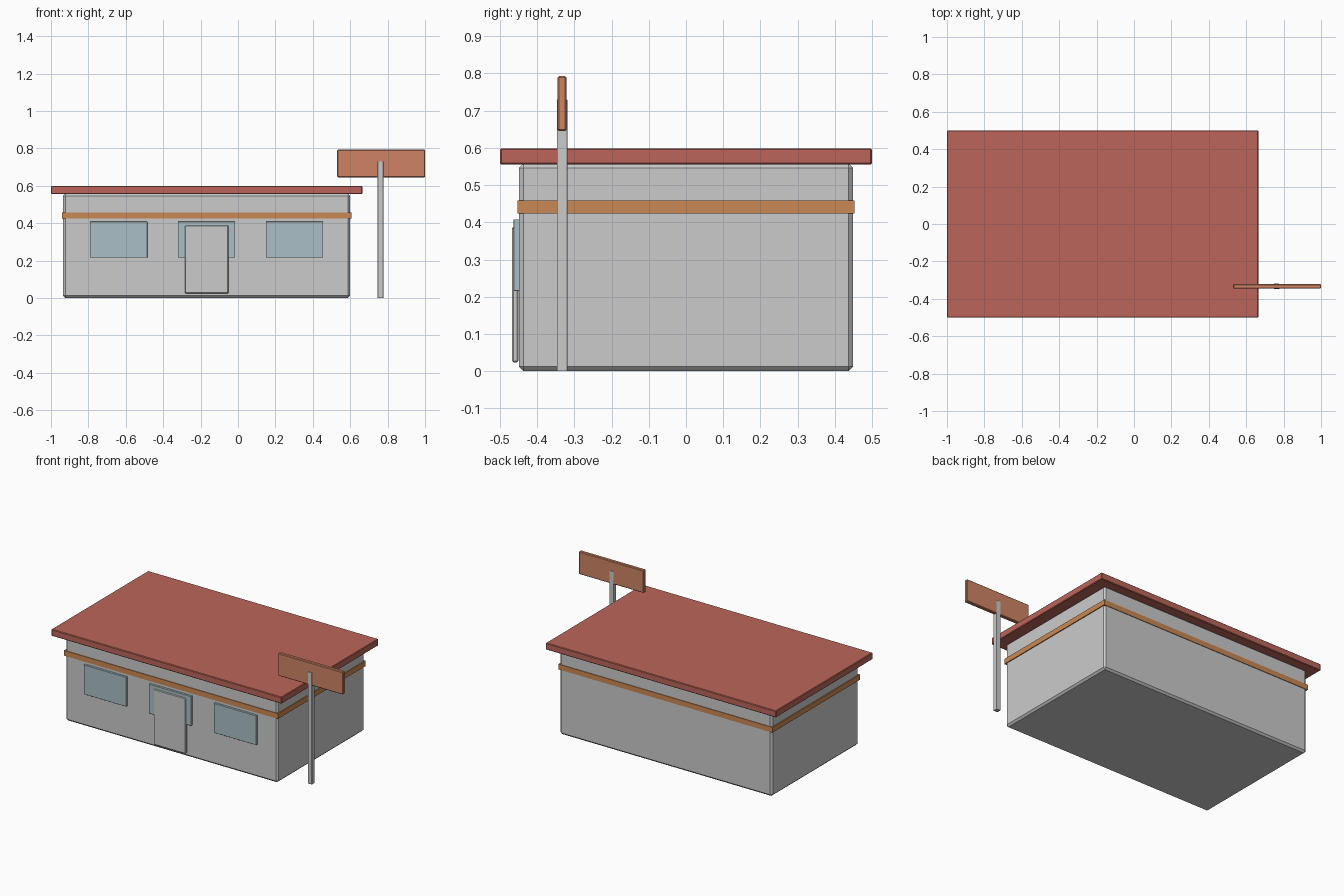
import bpy, bmesh
from mathutils import Matrix, Vector

if "Cube" in bpy.data.objects:
    bpy.data.objects.remove(bpy.data.objects["Cube"])


def material(name, color):
    m = bpy.data.materials.new(name)
    m.diffuse_color = (*color, 1)
    m.use_nodes = True
    m.node_tree.nodes["Principled BSDF"].inputs["Base Color"].default_value = m.diffuse_color
    return m


def box(name, lo, hi, bevel=0.0, mat=None):
    """Box between two corners, with an optional chamfer."""
    lo, hi = Vector(lo), Vector(hi)
    bm = bmesh.new()
    bmesh.ops.create_cube(bm, size=1, matrix=Matrix.Translation((lo + hi) / 2)
                          @ Matrix.Diagonal((*(hi - lo), 1)))
    if bevel:
        bmesh.ops.bevel(bm, geom=bm.edges[:], offset=bevel, segments=1,
                        affect='EDGES', profile=0.5)
    me = bpy.data.meshes.new(name)
    bm.to_mesh(me)
    bm.free()
    ob = bpy.data.objects.new(name, me)
    bpy.context.collection.objects.link(ob)
    if mat:
        me.materials.append(mat)
    return ob


red = material("roof_red", (0.50, 0.13, 0.10))
orange = material("trim_orange", (0.60, 0.25, 0.09))
coral = material("sign_orange", (0.62, 0.23, 0.13))
glass = material("window_blue", (0.40, 0.53, 0.57))

# Building shell, overhanging flat roof and trim band
box("walls", (-0.935, -0.449, 0), (0.6, 0.449, 0.558), 0.012)
box("roof", (-1, -0.5, 0.555), (0.665, 0.5, 0.599), 0.004, red)
box("trim_band", (-0.941, -0.453, 0.424), (0.606, 0.453, 0.458), 0, orange)

# Three front windows, the middle one behind the door
for i, x in enumerate((-0.638, -0.168, 0.302)):
    box(f"window_{i + 1}", (x - 0.153, -0.463, 0.216),
        (x + 0.153, -0.445, 0.408), 0.001, glass)
box("door", (-0.284, -0.468, 0.024), (-0.052, -0.45, 0.388), 0.004)

# Roadside sign on its post
box("sign_post", (0.747, -0.347, 0), (0.777, -0.319, 0.73), 0.001)
box("sign_board", (0.53, -0.345, 0.645), (1.0, -0.321, 0.793), 0.004, coral)
